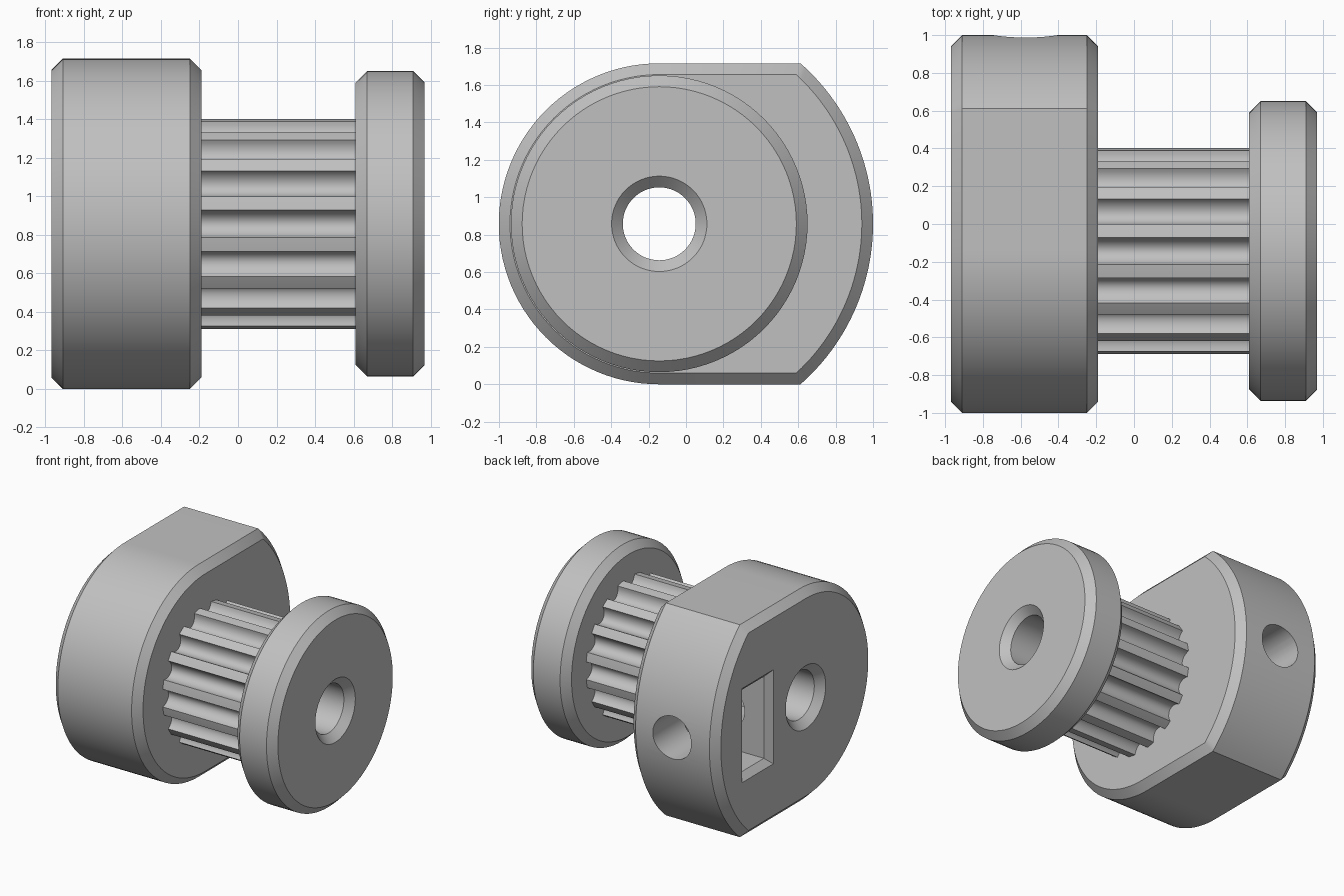
import bpy, bmesh
from math import sin, cos, pi, asin
from mathutils import Vector

AXIS_Y, AXIS_Z = -0.143, 0.858
HUB_L, HUB_R, FLANGE_L, FLANGE_R = -0.97, -0.19, 0.61, 0.97
CHAMFER = 0.06
TEETH = 16

old = bpy.data.objects.get("Cube")
if old:
    bpy.data.objects.remove(old, do_unlink=True)

grey = bpy.data.materials.new("satin grey")
grey.use_nodes = True
color = (0.53, 0.53, 0.53, 1)
grey.diffuse_color = color
grey.node_tree.nodes["Principled BSDF"].inputs["Base Color"].default_value = color


def arc(radius, start, end, steps):
    """Points of an arc in the (y, z) plane around the shaft axis."""
    angles = [start + (end - start) * i / steps for i in range(steps + 1)]
    return [(radius * cos(a), radius * sin(a)) for a in angles]


def circle(radius, steps=96):
    return arc(radius, 0, 2 * pi, steps)[:-1]


def hub_outline(inset):
    """Round on one side, straight flats, then a wider concentric arc."""
    half, wide = 0.858 - inset, 1.143 - inset
    corner = asin(half / wide)
    return arc(half, pi / 2, 3 * pi / 2, 56) + arc(wide, -corner, corner, 48)


def toothed_outline():
    """Lands with a rounded groove between each pair of teeth."""
    outer, depth, half = 0.55, 0.078, 0.13
    points = []
    for tooth in range(TEETH):
        middle = 2 * pi * tooth / TEETH
        for i in range(13):
            t = pi * i / 12
            a = middle - half * cos(t)
            r = outer - depth * sin(t)
            points.append((r * cos(a), r * sin(a)))
        a = middle + pi / TEETH
        points.append((outer * cos(a), outer * sin(a)))
    return points


def loft(name, sections):
    """Solid skinned along x through (x, outline) sections."""
    bm = bmesh.new()
    rings = [[bm.verts.new((x, AXIS_Y + y, AXIS_Z + z)) for y, z in outline]
             for x, outline in sections]
    for a, b in zip(rings, rings[1:]):
        for i in range(len(a)):
            j = (i + 1) % len(a)
            bm.faces.new((a[i], a[j], b[j], b[i]))
    bm.faces.new(rings[0])
    bm.faces.new(rings[-1])
    bmesh.ops.recalc_face_normals(bm, faces=bm.faces)
    mesh = bpy.data.meshes.new(name)
    bm.to_mesh(mesh)
    bm.free()
    mesh.materials.append(grey)
    obj = bpy.data.objects.new(name, mesh)
    bpy.context.collection.objects.link(obj)
    return obj


def chamfered(name, left, right, outline):
    return loft(name, [(left, outline(CHAMFER)), (left + CHAMFER, outline(0)),
                       (right - CHAMFER, outline(0)), (right, outline(CHAMFER))])


def rectangle(grow):
    """Nut slot section, offset from the shaft axis towards the back."""
    near, far, tall = 0.463 - grow, 0.763 + grow, 0.33 + grow
    return [(near, -tall), (far, -tall), (far, tall), (near, tall)]


# Main parts
hub = chamfered("hub", HUB_L, HUB_R, hub_outline)
flange = chamfered("end_flange", FLANGE_L, FLANGE_R, lambda inset: circle(0.793 - inset))
teeth = loft("toothed_shaft", [(HUB_R, toothed_outline()), (FLANGE_L, toothed_outline())])

# Cutters: flared bore, chamfered nut slot, set screw hole
bore_r, over = 0.195, 0.02
flare = bore_r + CHAMFER + over
bore = loft("bore_cutter", [(HUB_L - over, circle(flare, 64)),
                            (HUB_L + CHAMFER, circle(bore_r, 64)),
                            (FLANGE_R - CHAMFER, circle(bore_r, 64)),
                            (FLANGE_R + over, circle(flare, 64))])
slot = loft("nut_slot_cutter", [(HUB_L - over, rectangle(0.05 + over)),
                                (HUB_L + 0.05, rectangle(0)),
                                (-0.29, rectangle(0))])
bpy.ops.mesh.primitive_cylinder_add(vertices=48, radius=0.172, depth=1.3,
                                    location=(-0.575, AXIS_Y + 0.65, AXIS_Z),
                                    rotation=(pi / 2, 0, 0))
screw = bpy.context.object
screw.name = "screw_hole_cutter"
screw.data.materials.append(grey)
cutters = (bore, slot, screw)

for part, tools in ((hub, cutters), (flange, (bore,)), (teeth, (bore,))):
    bpy.ops.object.select_all(action='DESELECT')
    part.select_set(True)
    bpy.context.view_layer.objects.active = part
    for tool in tools:
        mod = part.modifiers.new(tool.name, 'BOOLEAN')
        mod.operation = 'DIFFERENCE'
        mod.solver = 'EXACT'
        mod.object = tool
        bpy.ops.object.modifier_apply(modifier=mod.name)
    bpy.ops.object.shade_smooth_by_angle(angle=pi / 6)

for tool in cutters:
    bpy.data.objects.remove(tool, do_unlink=True)
